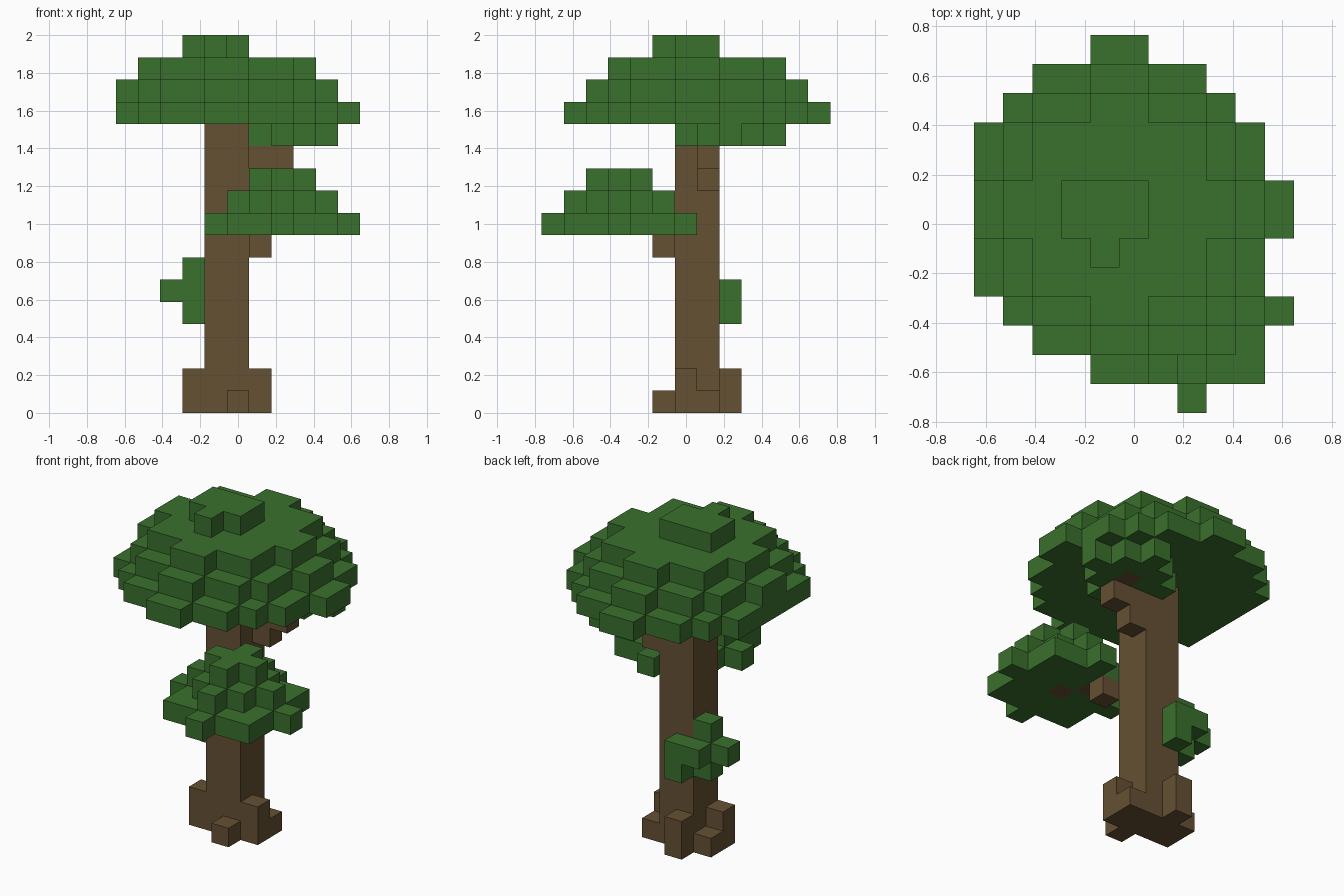
import bpy
import bmesh
from mathutils import Vector

if "Cube" in bpy.data.objects:
    bpy.data.objects.remove(bpy.data.objects["Cube"], do_unlink=True)

U = 2 / 17                                  # block size
ORIGIN = Vector((-5.5 * U, -6.5 * U, 0))    # corner of block (0, 0, 0)


def material(name, color):
    mat = bpy.data.materials.new(name)
    mat.use_nodes = True
    mat.diffuse_color = (*color, 1)
    mat.node_tree.nodes["Principled BSDF"].inputs["Base Color"].default_value = (*color, 1)
    return mat


bark = material("bark brown", (0.130, 0.082, 0.033))
leaf = material("leaf green", (0.042, 0.162, 0.026))


def box(x0, x1, y0, y1, z0, z1):
    """Blocks in an inclusive range."""
    return {(x, y, z) for x in range(x0, x1 + 1)
            for y in range(y0, y1 + 1) for z in range(z0, z1 + 1)}


def disc(cx, cy, z, reach):
    """Blocks of one round layer; reach is the squared radius."""
    return {(x, y, z) for x in range(11) for y in range(13)
            if (x - cx) ** 2 + (y - cy) ** 2 <= reach}


def crown_layer(z, half_widths):
    """Layer mirrored front to back; half widths run from the middle row outward."""
    cells = set()
    for step, half in enumerate(half_widths):
        for y in (7 + step, 6 - step):
            cells |= box(max(0, 5 - half), 4 + half, y, y, z, z)
    return cells


# Trunk, roots and branches
trunk = box(4, 5, 6, 7, 0, 13)
roots = (box(3, 3, 6, 6, 0, 1) | box(6, 6, 6, 6, 0, 1) | box(4, 4, 8, 8, 0, 1)
         | {(3, 7, 0), (6, 7, 0), (5, 5, 0)})
front_branch = {(6, 5, 7), (6, 4, 8), (7, 3, 8)}
side_branch = {(6, 7, 10), (6, 7, 11), (7, 7, 11), (7, 8, 12)}
wood = trunk | roots | front_branch | side_branch

# Foliage
crown = (crown_layer(13, (6, 5, 5, 4, 3, 1))
         | crown_layer(14, (5, 4, 4, 3, 1))
         | crown_layer(15, (4, 3, 3, 1))
         | box(3, 5, 6, 7, 16, 16) | {(4, 5, 16)}
         | disc(7, 8, 12, 4))
lower_foliage = disc(7, 3, 8, 9) | disc(7, 3, 9, 4) | disc(7, 3, 10, 1)
trunk_sprig = box(3, 3, 7, 7, 4, 6) | box(4, 4, 8, 8, 4, 5) | {(2, 7, 5), (3, 8, 5)}

PARTS = [("trunk", trunk, bark), ("roots", roots, bark),
         ("front_branch", front_branch, bark), ("side_branch", side_branch, bark),
         ("crown", crown - wood, leaf), ("lower_foliage", lower_foliage - wood, leaf),
         ("trunk_sprig", trunk_sprig - wood, leaf)]
filled = set().union(*(cells for _, cells, _ in PARTS))


def build(name, cells, mat):
    """Make an object from the exposed block faces."""
    bm = bmesh.new()
    for cell in sorted(cells):
        for axis in range(3):
            for side in (0, 1):
                near = list(cell)
                near[axis] += 2 * side - 1
                if tuple(near) in filled:
                    continue
                a, b = (axis + 1) % 3, (axis + 2) % 3
                corners = []
                for da, db in ((0, 0), (1, 0), (1, 1), (0, 1)):
                    p = Vector(cell)
                    p[axis] += side
                    p[a] += da
                    p[b] += db
                    corners.append(bm.verts.new(ORIGIN + p * U))
                bm.faces.new(corners if side else corners[::-1])
    bmesh.ops.remove_doubles(bm, verts=bm.verts, dist=U / 100)
    # Join flat neighbours into larger faces
    bmesh.ops.dissolve_limit(bm, angle_limit=0.01, verts=bm.verts, edges=bm.edges)
    mesh = bpy.data.meshes.new(name)
    bm.to_mesh(mesh)
    bm.free()
    mesh.materials.append(mat)
    bpy.context.collection.objects.link(bpy.data.objects.new(name, mesh))


for part in PARTS:
    build(*part)
